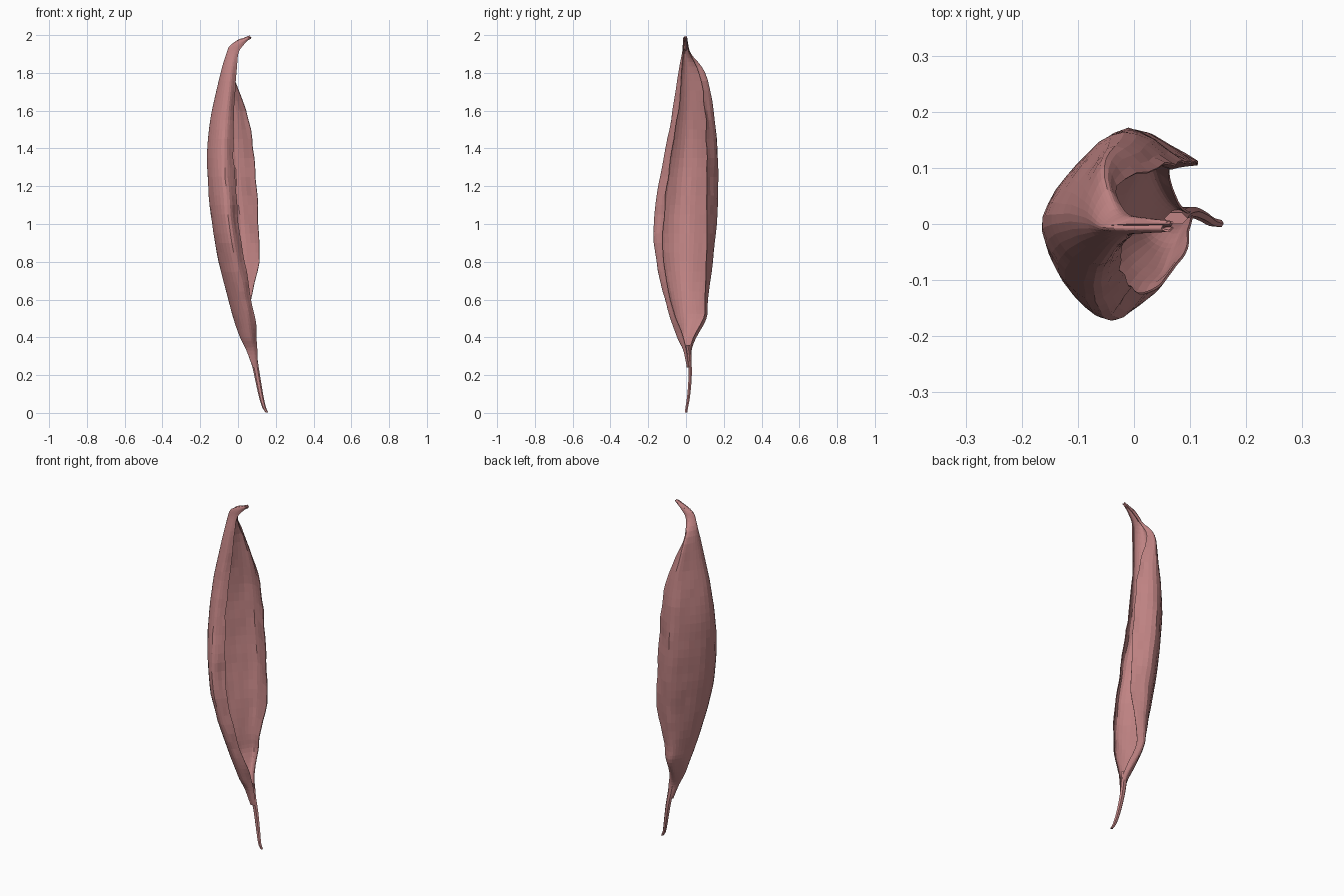
import bpy, bmesh
from mathutils import Vector, noise

if "Cube" in bpy.data.objects:
    bpy.data.objects.remove(bpy.data.objects["Cube"])

mat = bpy.data.materials.new("dried_leaf")
mat.diffuse_color = (0.53, 0.23, 0.23, 1)
mat.use_nodes = True
mat.node_tree.nodes["Principled BSDF"].inputs["Base Color"].default_value = mat.diffuse_color

# z, midrib x, front edge x, y, front bulge y, back edge x, y, back bulge y
SECTIONS = [
    (1.99, .05, .07, -.006, -.012, .07, .002, .004),
    (1.95, -.035, .03, -.01, -.015, .02, .01, .01),
    (1.90, -.06, .00, -.015, -.02, -.015, .02, .025),
    (1.80, -.09, -.01, -.02, -.04, -.03, .07, .10),
    (1.60, -.135, -.02, -.04, -.07, .045, .10, .145),
    (1.40, -.16, -.025, -.07, -.105, .08, .11, .165),
    (1.20, -.155, -.015, -.10, -.145, .095, .11, .168),
    (1.00, -.135, .00, -.12, -.17, .11, .11, .16),
    (.80, -.10, .035, -.12, -.155, .11, .108, .14),
    (.60, -.05, .072, -.08, -.11, .07, .095, .115),
    (.50, -.022, .09, -.05, -.08, .062, .09, .108),
    (.40, .013, .095, -.015, -.045, .078, .038, .052),
    (.33, .047, .10, .003, -.012, .095, .02, .028),
    (.24, .08, .105, .014, .008, .105, .022, .028),
]


def spline(pts, steps):
    """Smooth curve through the points (Catmull-Rom)."""
    pts = [Vector(p) for p in pts]
    ext = [2 * pts[0] - pts[1]] + pts + [2 * pts[-1] - pts[-2]]
    out = []
    for i in range(len(pts) - 1):
        a, b, c, d = ext[i:i + 4]
        for k in range(steps):
            t = k / steps
            out.append(0.5 * (2 * b + (c - a) * t + (2 * a - 5 * b + 4 * c - d) * t * t
                              + (3 * b - a - 3 * c + d) * t ** 3))
    return out + [pts[-1]]


def loft(name, rows, closed=False):
    bm = bmesh.new()
    grid = [[bm.verts.new(p) for p in row] for row in rows]
    n = len(grid[0])
    for r0, r1 in zip(grid, grid[1:]):
        for j in range(n if closed else n - 1):
            k = (j + 1) % n
            bm.faces.new((r0[j], r0[k], r1[k], r1[j]))
    if closed:
        bm.faces.new(grid[0])
        bm.faces.new(grid[-1])
    bmesh.ops.recalc_face_normals(bm, faces=bm.faces)
    mesh = bpy.data.meshes.new(name)
    bm.to_mesh(mesh)
    bm.free()
    mesh.materials.append(mat)
    ob = bpy.data.objects.new(name, mesh)
    bpy.context.collection.objects.link(ob)
    return ob


# Curled blade: C-shaped sections open towards +x, lofted from tip to stem
def section(z, sx, fx, fy, fb, bx, by, bb):
    xf, xb = sx + .65 * (fx - sx), sx + .6 * (bx - sx)
    mid = (fb + bb) * .3 - .005
    return [(fx, fy, z), (xf, fb, z),
            (sx + .3 * (xf - sx), mid + .66 * (fb - mid), z), (sx, mid, z),
            (sx + .42 * (xb - sx), mid + .61 * (bb - mid), z), (xb, bb, z), (bx, by, z)]


columns = [spline(c, 4) for c in zip(*(section(*s) for s in SECTIONS))]
rows = []
for ctrl in zip(*columns):
    row = spline(ctrl, 4)
    width = min(1, (row[12] - row[4]).length / .12)
    for j, p in enumerate(row):
        # Wrinkles, stronger towards the free edges
        edge = abs(j - 12) / 12
        amp = width * (.003 + .005 * edge ** 4)
        w = noise.noise_vector(Vector((p.x * 22, p.y * 22, p.z * 9)))
        p += Vector((w.x, w.y, 0)) * amp
    rows.append(row)
blade = loft("leaf_blade", rows)
mod = blade.modifiers.new("thickness", "SOLIDIFY")
mod.thickness = 0.004
mod.offset = 0

# Stem: flattened tapering tube running down to the ground
stem_path = spline([(.075, .01, .36), (.083, .018, .3), (.101, .022, .2),
                    (.122, .014, .09), (.138, .004, .03), (.153, .001, .002)], 3)
rings = []
for i, p in enumerate(stem_path):
    t = i / (len(stem_path) - 1)
    rx, ry = .021 - .014 * t, .012 - .005 * t
    rings.append([p + Vector((rx * cx, ry * cy, 0)) for cx, cy in
                  ((1, 0), (.5, .87), (-.5, .87), (-1, 0), (-.5, -.87), (.5, -.87))])
loft("leaf_stem", rings, closed=True)

# Curled tip: small hook at the top
tip = spline([(-.035, -.002, 1.93), (0, 0, 1.96), (.035, 0, 1.975), (.066, 0, 1.99)], 3)
loft("leaf_tip", [[p + Vector((.3 * r, 0, -r)), p + Vector((0, r * .6, 0)),
                   p + Vector((-.3 * r, 0, r)), p + Vector((0, -r * .6, 0))]
                  for p, r in ((p, .016 - .0008 * i) for i, p in enumerate(tip))], closed=True)
